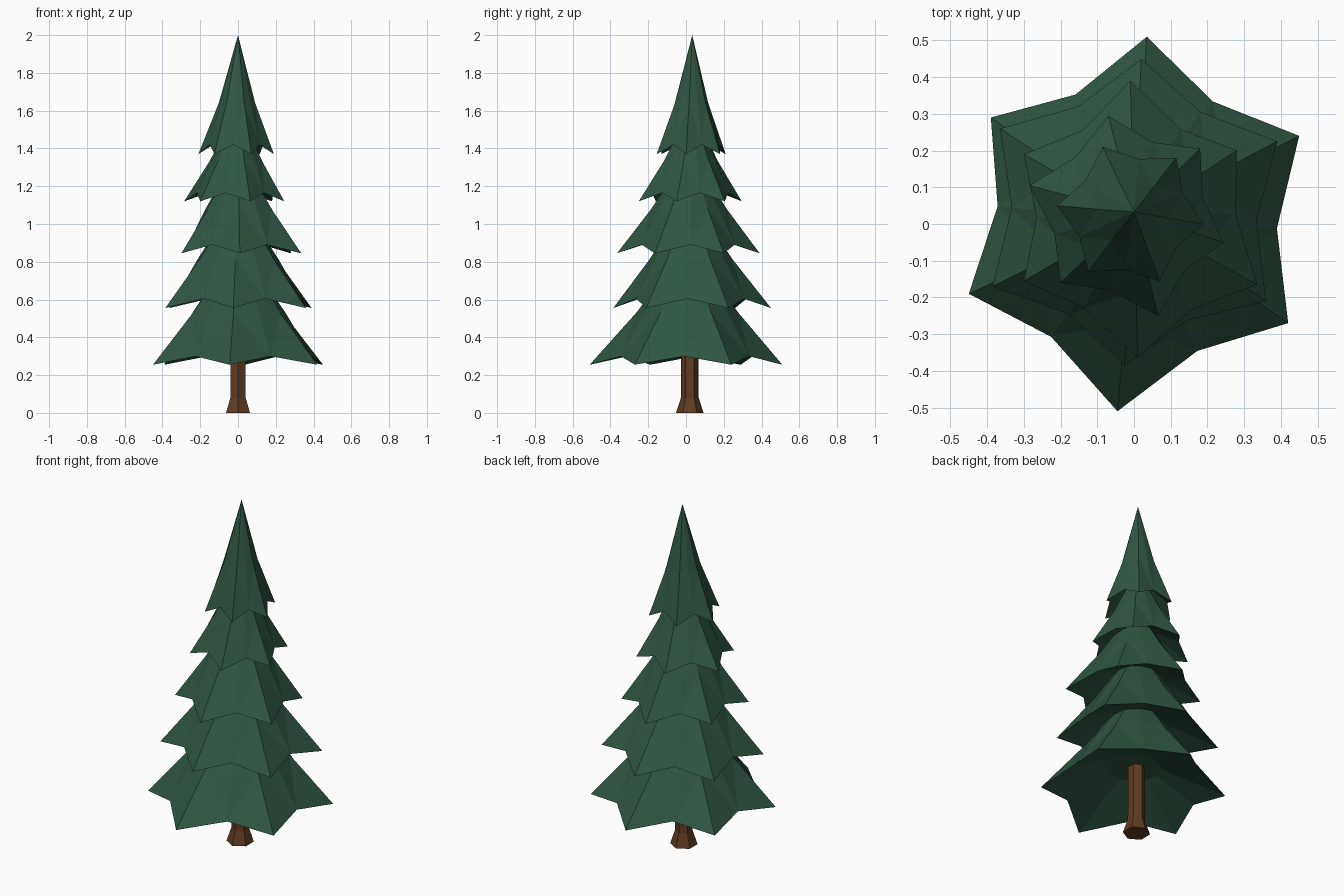
import bpy, bmesh, math
from mathutils import Vector

if "Cube" in bpy.data.objects:
    bpy.data.objects.remove(bpy.data.objects["Cube"])


def material(name, rgb):
    m = bpy.data.materials.new(name)
    m.diffuse_color = (*rgb, 1)
    m.use_nodes = True
    m.node_tree.nodes["Principled BSDF"].inputs["Base Color"].default_value = m.diffuse_color
    return m


GREEN = material("needle green", (0.029, 0.091, 0.053))
BROWN = material("bark brown", (0.115, 0.046, 0.016))


def make_object(name, bm, mat):
    bmesh.ops.recalc_face_normals(bm, faces=bm.faces)
    mesh = bpy.data.meshes.new(name)
    bm.to_mesh(mesh)
    bm.free()
    mesh.materials.append(mat)
    ob = bpy.data.objects.new(name, mesh)
    bpy.context.collection.objects.link(ob)


def add_ring(bm, pts):
    return [bm.verts.new(p) for p in pts]


def bridge(bm, a, b):
    n = len(a)
    for i in range(n):
        j = (i + 1) % n
        bm.faces.new((a[i], a[j], b[j], b[i]))


def fan(bm, ring, tip):
    for i in range(len(ring)):
        bm.faces.new((ring[i], ring[(i + 1) % len(ring)], tip))


# One drooping star-shaped tier of branches
def branch_tier(name, tips, z_tip, z_valley, z_top, mid_ratio, apex):
    tips = [Vector(t) for t in tips]
    c = sum(tips, Vector((0, 0))) / 6
    rim, mid, inner = [], [], []
    height = z_top - z_tip
    z_mid = z_tip + 0.43 * height
    r_mean = sum((t - c).length for t in tips) / 6
    cm = c.lerp(Vector(apex), 0.43)
    for i in range(6):
        a, b = tips[i] - c, tips[(i + 1) % 6] - c
        r_val = 0.77 * (a.length + b.length) / 2
        v = (a.normalized() + b.normalized()).normalized()
        rim.append((*(c + a), z_tip))
        rim.append((*(c + v * r_val), z_valley))
        mid.append((*(cm + a * mid_ratio), z_mid))
        mid.append((*(cm + v * r_val * mid_ratio * 1.22), z_mid))
        for d in (a.normalized(), v):
            inner.append((*(c + d * 0.28 * r_mean), z_tip + 0.23 * height))
    bm = bmesh.new()
    rim, mid, inner = (add_ring(bm, p) for p in (rim, mid, inner))
    bridge(bm, rim, mid)
    fan(bm, mid, bm.verts.new((*apex, z_top)))
    bridge(bm, inner, rim)      # hollow underside
    bm.faces.new(inner)
    bmesh.ops.triangulate(bm, faces=bm.faces)
    make_object(name, bm, GREEN)


TIERS = [
    ([(.035, .51), (.45, .24), (.42, -.27), (-.045, -.51), (-.45, -.19), (-.39, .29)],
     .255, .30, .895, .53, (0, .015)),
    ([(.02, .45), (.39, .225), (.36, -.21), (-.025, -.385), (-.385, -.17), (-.365, .26)],
     .555, .605, 1.15, .53, (0, .02)),
    ([(-.01, .39), (.28, .20), (.335, -.165), (.01, -.365), (-.30, -.155), (-.30, .19)],
     .845, .89, 1.39, .53, (0, .02)),
    ([(-.07, .295), (.18, .205), (.245, -.05), (.065, -.25), (-.20, -.16), (-.285, .105)],
     1.12, 1.165, 1.62, .52, (0, .03)),
    ([(-.085, .21), (.115, .18), (.19, 0), (.07, -.155), (-.125, -.13), (-.21, .05)],
     1.37, 1.42, 2.0, .48, (0, .033)),
]
for k, t in enumerate(TIERS):
    branch_tier(f"branch_tier_{k + 1}", *t)

# Six-sided trunk with a flared foot
bm = bmesh.new()
rings = []
for r, z in ((.073, 0), (.047, .08), (.044, .55)):
    rings.append(add_ring(bm, [(r * math.cos(math.radians(30 + 60 * i)),
                                .02 + r * math.sin(math.radians(30 + 60 * i)), z)
                               for i in range(6)]))
bridge(bm, rings[0], rings[1])
bridge(bm, rings[1], rings[2])
bm.faces.new(rings[0])
bm.faces.new(rings[2])
make_object("trunk", bm, BROWN)
